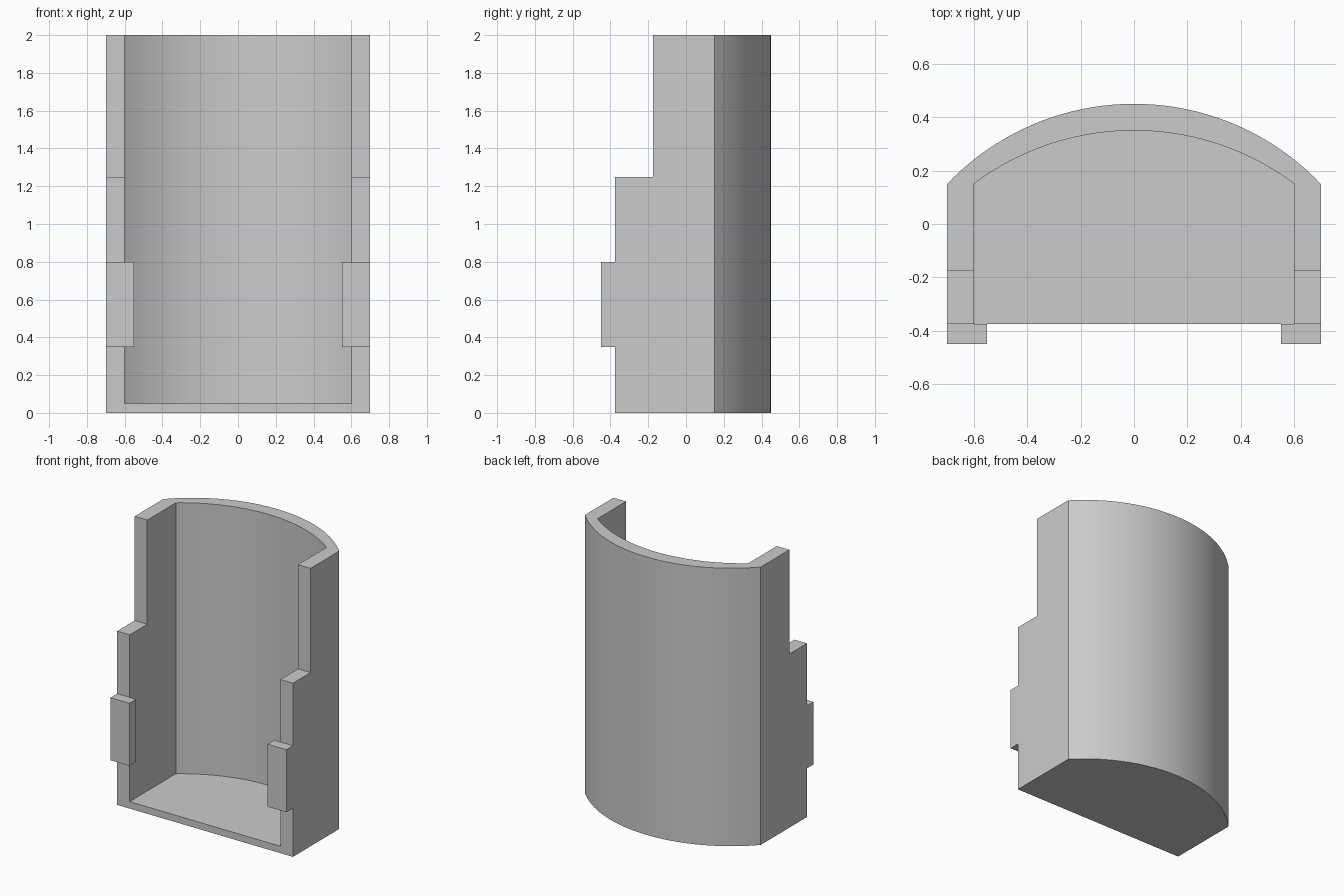
import bpy
import math

if "Cube" in bpy.data.objects:
    bpy.data.objects.remove(bpy.data.objects["Cube"], do_unlink=True)

HEIGHT = 2.0
FRONT = -0.375
SHOULDER = 0.15   # y where the side walls meet the curved back

grey = bpy.data.materials.new("grey")
grey.use_nodes = True
colour = (0.6, 0.6, 0.6, 1)
grey.diffuse_color = colour
grey.node_tree.nodes["Principled BSDF"].inputs["Base Color"].default_value = colour


def prism(name, outline, z0, z1):
    """Extrude a counter-clockwise plan outline from z0 to z1."""
    n = len(outline)
    verts = [(x, y, z) for z in (z0, z1) for x, y in outline]
    faces = [tuple(reversed(range(n))), tuple(range(n, 2 * n))]
    faces += [(i, (i + 1) % n, n + (i + 1) % n, n + i) for i in range(n)]
    mesh = bpy.data.meshes.new(name)
    mesh.from_pydata(verts, [], faces)
    mesh.materials.append(grey)
    ob = bpy.data.objects.new(name, mesh)
    bpy.context.collection.objects.link(ob)
    return ob


def box(name, x0, x1, y0, y1, z0, z1):
    return prism(name, [(x0, y0), (x1, y0), (x1, y1), (x0, y1)], z0, z1)


def bowed_outline(half, front, rise, steps=40):
    """Straight front and sides, with a circular arc across the back."""
    radius = (half ** 2 + rise ** 2) / (2 * rise)
    sweep = math.asin(half / radius)
    centre = SHOULDER + rise - radius
    arc = []
    for i in range(steps + 1):
        a = sweep * (1 - 2 * i / steps)
        arc.append((radius * math.sin(a), centre + radius * math.cos(a)))
    return [(-half, front), (half, front)] + arc


def activate(ob):
    bpy.ops.object.select_all(action='DESELECT')
    ob.select_set(True)
    bpy.context.view_layer.objects.active = ob


def cut(target, cutter):
    cutter.hide_render = True
    mod = target.modifiers.new("cut", 'BOOLEAN')
    mod.operation = 'DIFFERENCE'
    mod.solver = 'EXACT'
    mod.object = cutter
    activate(target)
    bpy.ops.object.modifier_apply(modifier=mod.name)
    bpy.data.objects.remove(cutter, do_unlink=True)


# Shell: bowed block, hollowed above a thin floor and stepped back at the top
shell = prism("shell", bowed_outline(0.7, FRONT, 0.3), 0, HEIGHT)
cut(shell, prism("cavity_cutter", bowed_outline(0.6, -1, 0.2), 0.05, HEIGHT + 1))
cut(shell, box("step_cutter", -1, 1, -1, -0.175, 1.25, HEIGHT + 1))
activate(shell)
bpy.ops.object.shade_smooth_by_angle(angle=math.radians(30))

# Front tabs, overlapping the inner edge of each side wall
for side, x0, x1 in (("left", 0.55, 0.7), ("right", -0.7, -0.55)):
    box(side + "_front_tab", x0, x1, -0.45, FRONT, 0.35, 0.8)
